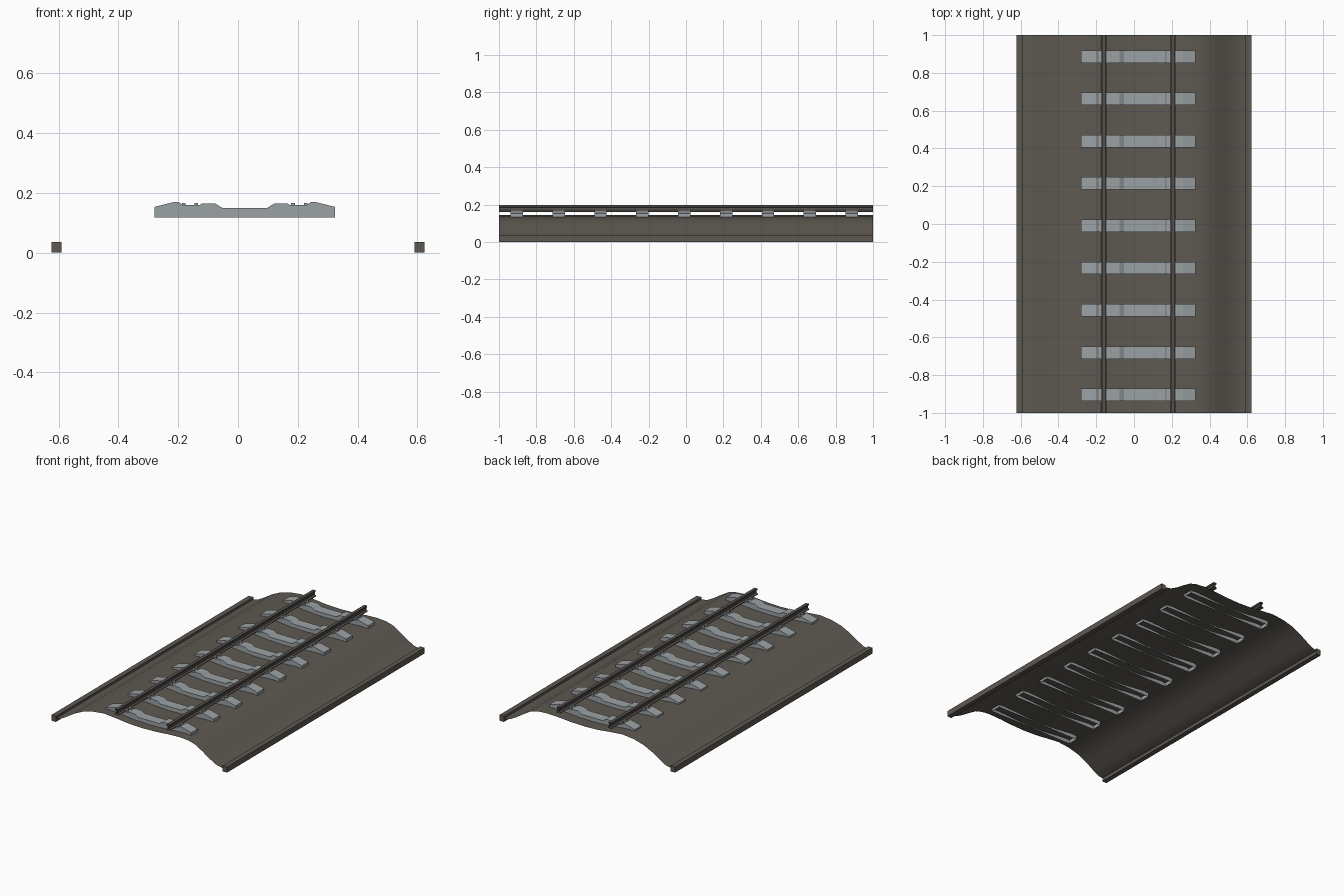
import bpy, bmesh

if "Cube" in bpy.data.objects:
    bpy.data.objects.remove(bpy.data.objects["Cube"])


def material(name, rgb):
    m = bpy.data.materials.new(name)
    m.use_nodes = True
    m.diffuse_color = (*rgb, 1)
    m.node_tree.nodes["Principled BSDF"].inputs["Base Color"].default_value = (*rgb, 1)
    return m


gravel = material("brown_gravel", (0.112, 0.099, 0.083))
steel = material("dark_steel", (0.095, 0.085, 0.074))
concrete = material("grey_concrete", (0.33, 0.36, 0.375))
CENTRE = 0.0225   # middle of the track
GAUGE = 0.1825    # half distance between the rails


def extrude(name, profile, y0, y1, mat, closed=True, caps=True, skip=()):
    """Sweep an x-z profile along y, leaving out the edges listed in skip."""
    bm = bmesh.new()
    a = [bm.verts.new((x, y0, z)) for x, z in profile]
    b = [bm.verts.new((x, y1, z)) for x, z in profile]
    n = len(profile)
    for i in range(n if closed else n - 1):
        if i not in skip:
            j = (i + 1) % n
            bm.faces.new((a[i], b[i], b[j], a[j]))
    if closed and caps:
        bm.faces.new(a)
        bm.faces.new(b[::-1])
    if closed:
        bmesh.ops.recalc_face_normals(bm, faces=bm.faces)
    mesh = bpy.data.meshes.new(name)
    bm.to_mesh(mesh)
    bm.free()
    mesh.materials.append(mat)
    ob = bpy.data.objects.new(name, mesh)
    bpy.context.collection.objects.link(ob)
    return ob


def box(name, x, z, w, h, y0, y1, mat):
    l, r = x - w / 2, x + w / 2
    return extrude(name, [(l, z), (r, z), (r, z + h), (l, z + h)], y0, y1, mat)


# Ballast bed: one thin sheet with a shallow dip between the rails
bed = [(-.61, .018), (-.56, .028), (-.52, .05), (-.46, .088), (-.40, .117),
       (-.33, .136), (-.25, .145), (-.17, .138), (-.08, .128), (.02, .124),
       (.12, .127), (.21, .134), (.29, .137), (.35, .132), (.40, .118),
       (.45, .088), (.50, .055), (.55, .028), (.61, .018)]
ballast = extrude("ballast_bed", bed, -1, 1, gravel, closed=False)
for p in ballast.data.polygons:
    p.use_smooth = True
ballast.data.flip_normals() if ballast.data.polygons[0].normal.z < 0 else None

# Edge kerbs
for side, label in ((1, "left"), (-1, "right")):
    box(label + "_kerb", side * .607, 0, .032, .036, -1, 1, gravel)

# Rails: I-shaped section, open at the ends
half_rail = [(.014, .16), (.014, .164), (.004, .170), (.004, .184), (.010, .187), (.010, .197)]
for side, label in ((1, "left"), (-1, "right")):
    cx = CENTRE + side * GAUGE
    section = [(cx + x, z) for x, z in half_rail] + [(cx - x, z) for x, z in half_rail[::-1]]
    extrude(label + "_rail", section, -1, 1, steel, caps=False)

# Sleepers: raised shoulders, sunken rail seats, low middle, open underside
half_top = [(.3025, .118), (.3025, .153), (.235, .17), (.222, .17), (.207, .16),
            (.150, .16), (.142, .165), (.100, .165), (.075, .15)]
sleeper = [(CENTRE + x, z) for x, z in half_top]
sleeper += [(CENTRE - x, z) for x, z in half_top[::-1]]
for i in range(9):
    y = .886 - i * .2238
    extrude(f"sleeper_{i + 1}", sleeper, y - .033, y + .033, concrete,
            skip=(len(sleeper) - 1,))
    # Rail clips on both sides of each rail
    for side in (1, -1):
        for off in (-.021, .021):
            for dy in (-.016, .016):
                box("rail_clip", CENTRE + side * (GAUGE + off), .159, .012, .008,
                    y + dy - .006, y + dy + .006, concrete)
